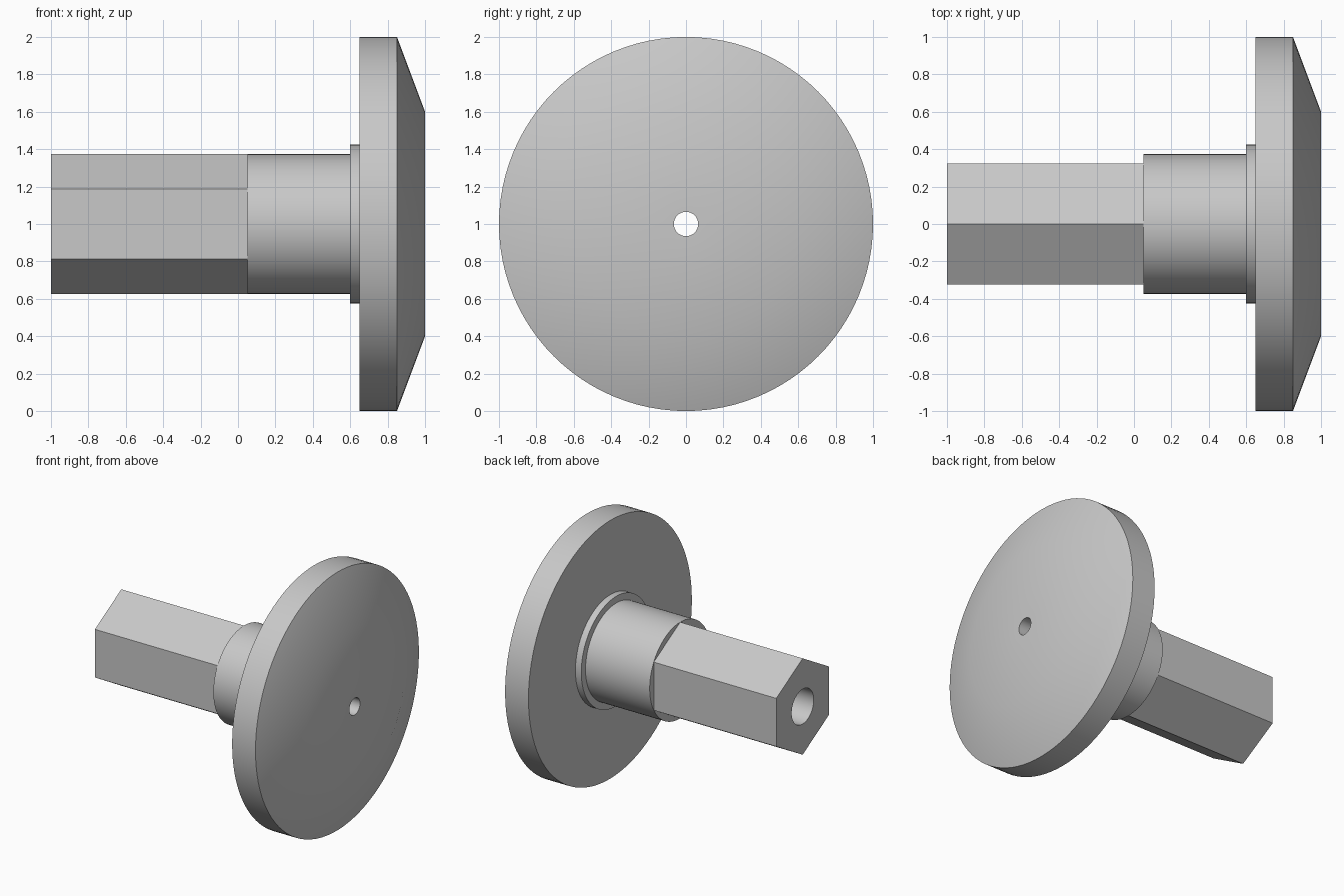
import bpy
import bmesh
import math

cube = bpy.data.objects.get("Cube")
if cube:
    bpy.data.objects.remove(cube, do_unlink=True)

SIDES = 96
HEX_R = 0.373
BORE_R = 0.135
HOLE_R = 0.065
STEP_X = 0.65

grey = bpy.data.materials.new("plain grey")
grey.use_nodes = True
colour = (0.58, 0.58, 0.58, 1)
grey.diffuse_color = colour
grey.node_tree.nodes["Principled BSDF"].inputs["Base Color"].default_value = colour


def hexagon(angle):
    """Distance from the axis to a hexagon with a corner at the top."""
    half = math.pi / 6
    return HEX_R * math.cos(half) / math.cos((angle + half) % (2 * half) - half)


def turned(name, profile):
    """Sweep (x, radius) pairs round the x axis; a radius may be a function."""
    bm = bmesh.new()
    rings = []
    for x, radius in profile:
        ring = []
        for k in range(SIDES):
            a = 2 * math.pi * k / SIDES
            r = radius(a) if callable(radius) else radius
            ring.append(bm.verts.new((x, r * math.cos(a), 1 + r * math.sin(a))))
        rings.append(ring)
    for low, high in zip(rings, rings[1:]):
        for k in range(SIDES):
            n = (k + 1) % SIDES
            bm.faces.new((low[k], low[n], high[n], high[k]))
    bmesh.ops.remove_doubles(bm, verts=bm.verts, dist=1e-5)
    mesh = bpy.data.meshes.new(name)
    bm.to_mesh(mesh)
    bm.free()
    mesh.materials.append(grey)
    obj = bpy.data.objects.new(name, mesh)
    bpy.context.collection.objects.link(obj)
    bpy.ops.object.select_all(action='DESELECT')
    obj.select_set(True)
    bpy.context.view_layer.objects.active = obj
    bpy.ops.object.shade_smooth_by_angle(angle=math.radians(29))
    return obj


# Hexagonal shaft with its drilled end face
turned("hex_shaft", [(-1, BORE_R), (-1, hexagon), (0.05, hexagon)])

# Round hub, from its shoulder round the shaft to the collar
turned("round_hub", [(0.05, hexagon), (0.05, HEX_R), (0.6, HEX_R)])

# Thin collar against the disc
turned("collar", [(0.6, HEX_R), (0.6, 0.425), (0.65, 0.425)])

# Large disc with a softly bevelled face
turned("disc", [(0.65, 0.425), (0.65, 1), (0.85, 1), (1, 0.6), (1, HOLE_R)])

# Stepped hole through the axis
turned("axial_bore", [(1, HOLE_R), (STEP_X, HOLE_R), (STEP_X, BORE_R), (-1, BORE_R)])
